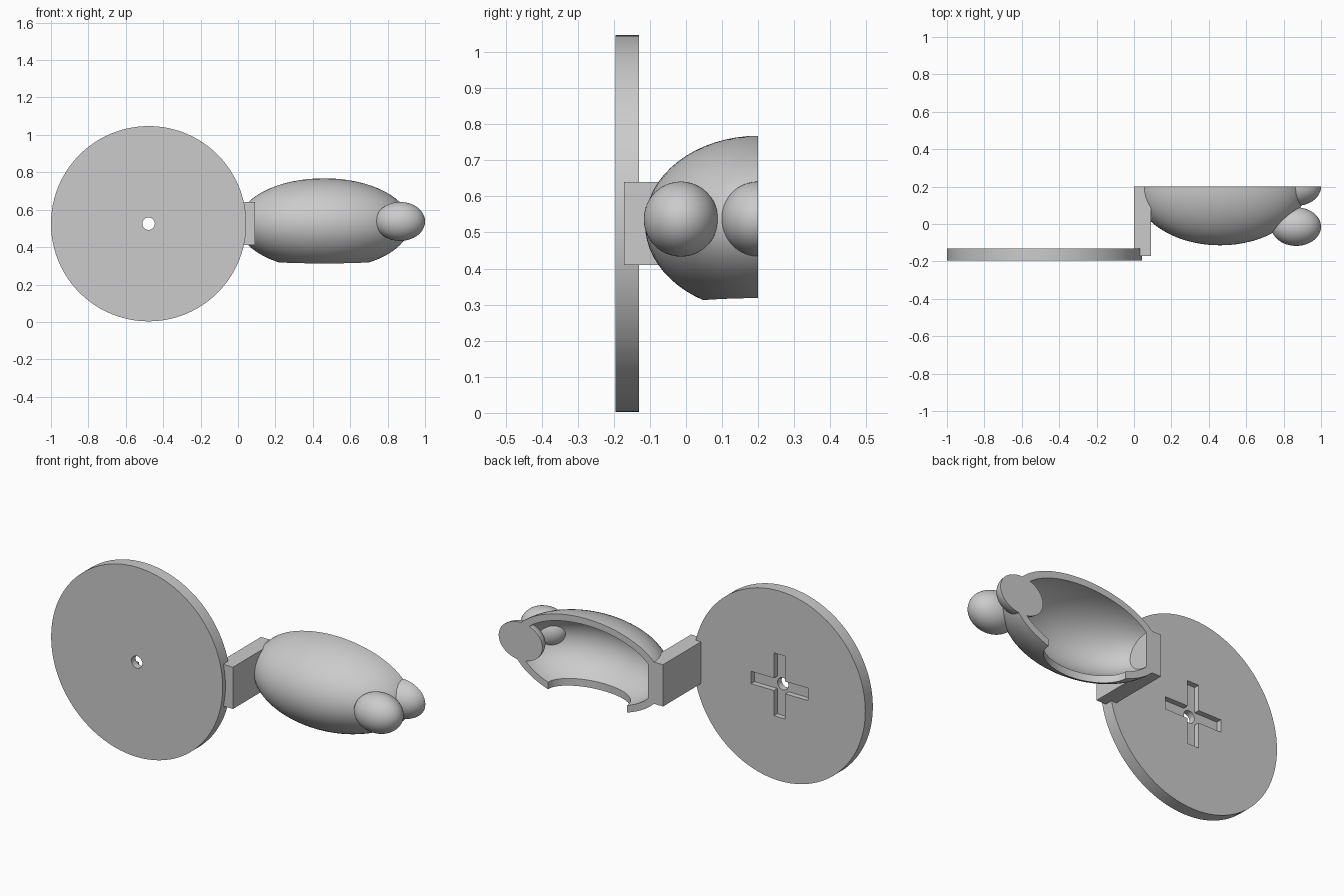
import bpy
import math

cube = bpy.data.objects.get("Cube")
if cube:
    bpy.data.objects.remove(cube, do_unlink=True)

# Single grey material
grey = bpy.data.materials.new("plain grey")
grey.use_nodes = True
colour = (0.6, 0.6, 0.6, 1)
grey.diffuse_color = colour
grey.node_tree.nodes["Principled BSDF"].inputs["Base Color"].default_value = colour

MID_Z = 0.525
BACK_Y = 0.2
BODY_X = 0.46
DISC_X = -0.478


def finish(obj, name):
    obj.name = name
    bpy.ops.object.transform_apply(location=False, rotation=True, scale=True)
    obj.data.materials.append(grey)
    return obj


def box(name, low, high):
    centre = [(a + b) / 2 for a, b in zip(low, high)]
    bpy.ops.mesh.primitive_cube_add(size=1, location=centre)
    obj = bpy.context.object
    obj.scale = [b - a for a, b in zip(low, high)]
    return finish(obj, name)


def ellipsoid(name, centre, radii):
    bpy.ops.mesh.primitive_uv_sphere_add(segments=64, ring_count=32, location=centre)
    obj = bpy.context.object
    obj.scale = radii
    return finish(obj, name)


def cylinder(name, centre, radii, depth, facing_front=False):
    bpy.ops.mesh.primitive_cylinder_add(vertices=96, radius=1, depth=depth, location=centre)
    obj = bpy.context.object
    obj.scale = (*radii, 1)
    if facing_front:
        obj.rotation_euler.x = math.pi / 2
    return finish(obj, name)


def cut(obj, *cutters):
    bpy.ops.object.select_all(action='DESELECT')
    bpy.context.view_layer.objects.active = obj
    obj.select_set(True)
    for cutter in cutters:
        cutter.hide_render = True
        mod = obj.modifiers.new("cut", 'BOOLEAN')
        mod.operation = 'DIFFERENCE'
        mod.solver = 'EXACT'
        mod.object = cutter
        bpy.ops.object.modifier_apply(modifier=mod.name)
        bpy.data.objects.remove(cutter, do_unlink=True)


def smooth(obj):
    bpy.ops.object.select_all(action='DESELECT')
    bpy.context.view_layer.objects.active = obj
    obj.select_set(True)
    bpy.ops.object.shade_smooth_by_angle(angle=math.radians(30))


def back_cutter():
    return box("back_cutter", (-0.5, BACK_Y, -0.5), (1.5, 1.2, 1.5))


# Round disc with centre hole and cross-shaped recess in its back
disc = cylinder("disc", (DISC_X, -0.163, MID_Z), (0.522, 0.522), 0.066, True)
arm, half, floor = 0.173, 0.034, -0.16
cut(disc,
    box("recess_across", (DISC_X - arm, floor, MID_Z - half), (DISC_X + arm, 0, MID_Z + half)),
    box("recess_upright", (DISC_X - half, floor, MID_Z - arm), (DISC_X + half, 0, MID_Z + arm)),
    cylinder("axle_hole", (DISC_X, -0.16, MID_Z), (0.033, 0.033), 0.3, True))
smooth(disc)

# Bracket joining the disc to the body
box("bracket", (0, -0.172, 0.41), (0.09, BACK_Y, 0.64))

# Hollow half body, open at the back and underneath
centre = (BODY_X, BACK_Y, MID_Z)
body = ellipsoid("body_shell", centre, (0.46, 0.314, 0.243))
cut(body,
    ellipsoid("cavity", centre, (0.415, 0.272, 0.207)),
    cylinder("bottom_opening", (BODY_X, BACK_Y, 0.2), (0.24, 0.152), 0.4),
    back_cutter())
smooth(body)

# Side ball, and half ball on the cut plane
ball_radii = (0.133, 0.103, 0.104)
smooth(ellipsoid("side_ball", (0.867, -0.014, 0.537), ball_radii))
half_ball = ellipsoid("middle_half_ball", (0.867, BACK_Y, 0.537), ball_radii)
cut(half_ball, back_cutter())
smooth(half_ball)
